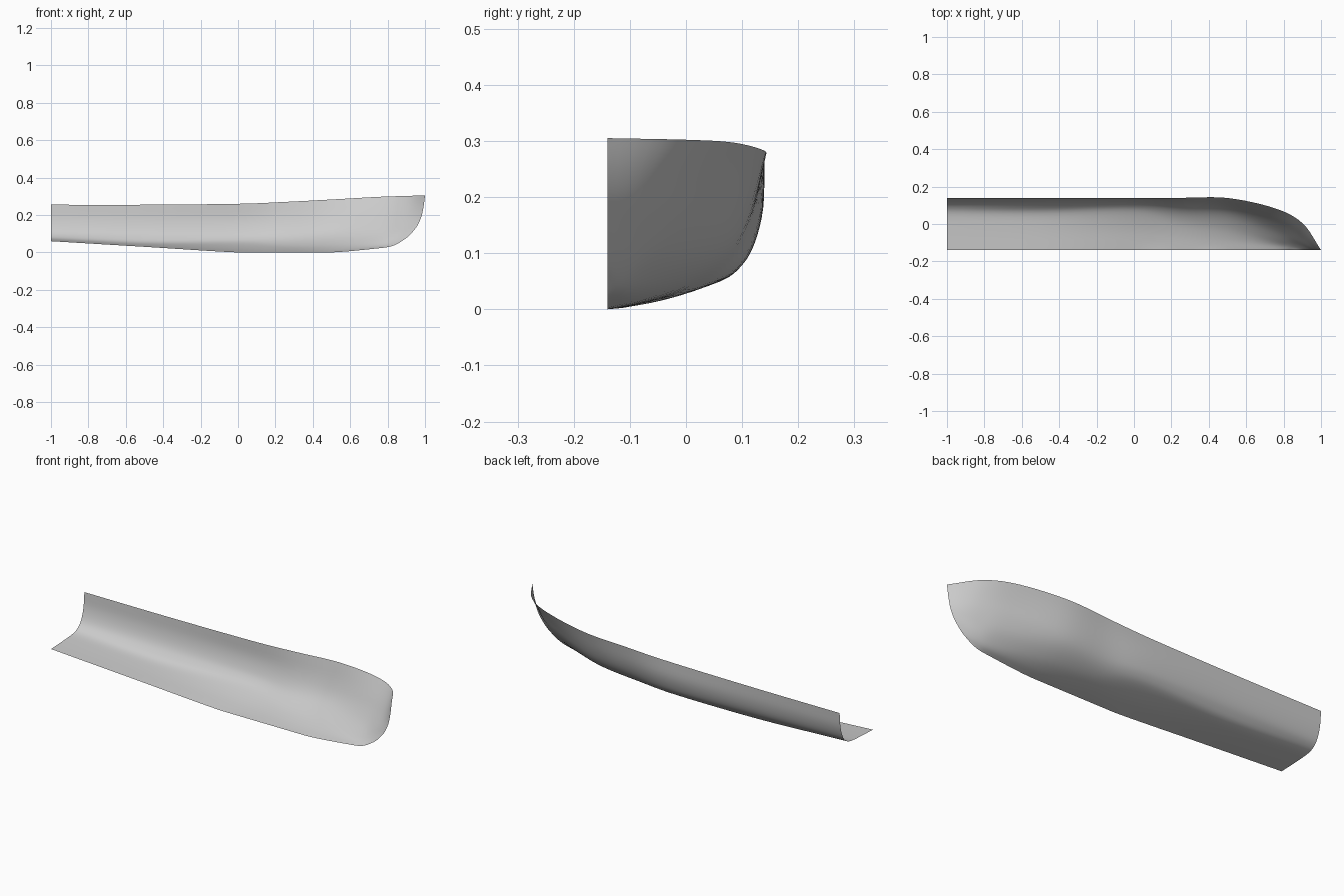
import bpy
import bmesh
from mathutils import Vector

default_cube = bpy.data.objects.get("Cube")
if default_cube:
    bpy.data.objects.remove(default_cube, do_unlink=True)


def make_material(name, color):
    material = bpy.data.materials.new(name)
    material.use_nodes = True
    material.diffuse_color = color
    shader = next(n for n in material.node_tree.nodes if n.type == "BSDF_PRINCIPLED")
    shader.inputs["Base Color"].default_value = color
    return material


def station(x, ys, zs):
    """One hull rib from keel to sheer; x may be a number or a list for raked ribs."""
    xs = x if isinstance(x, list) else [x] * len(ys)
    return [Vector(point) for point in zip(xs, ys, zs)]


def smooth_curve(points, steps):
    """Catmull-Rom interpolation through the given points."""
    before = points[0] * 2 - points[1]
    after = points[-1] * 2 - points[-2]
    padded = [before] + points + [after]
    result = []
    for a, b, c, d in zip(padded, padded[1:], padded[2:], padded[3:]):
        for step in range(steps):
            t = step / steps
            linear = (c - a) * t
            square = (a * 2 - b * 5 + c * 4 - d) * t ** 2
            cubic = (b * 3 - a - c * 3 + d) * t ** 3
            result.append(b + (linear + square + cubic) / 2)
    result.append(points[-1].copy())
    return result


# Ribs from the stern to the stem
KEEL = -.14
ribs = [
    station(-1, [KEEL, -.03, .05, .09, .115, .133, .14],
            [.06, .065, .072, .09, .122, .18, .255]),
    station(-.5, [KEEL, -.03, .055, .095, .12, .135, .14],
            [.03, .037, .05, .08, .12, .18, .255]),
    station(0, [KEEL, -.03, .06, .1, .122, .137, .14],
            [0, .02, .05, .08, .12, .18, .26]),
    station(.25, [KEEL, -.06, .01, .065, .1, .124, .14],
            [0, .014, .036, .07, .115, .18, .27]),
    station(.5, [KEEL, -.08, -.02, .04, .08, .11, .139],
            [0, .015, .04, .08, .125, .19, .283]),
    station(.75, [KEEL, -.11, -.08, -.035, .005, .04, .085],
            [.022, .035, .06, .105, .16, .22, .297]),
    station([.82, .84, .855, .87, .882, .892, .9],
            [KEEL, -.122, -.105, -.085, -.06, -.03, .005],
            [.033, .055, .085, .13, .18, .24, .302]),
    station([.86, .91, .95, .97, .983, .993, 1], [KEEL] * 7,
            [.05, .085, .13, .165, .2, .25, .305]),
]

# Fair the ribs, then loft a skin lengthwise through them
fair_ribs = [smooth_curve(rib, 4) for rib in ribs]
lines = [smooth_curve(list(line), 6) for line in zip(*fair_ribs)]

bm = bmesh.new()
grid = []
for line in lines:
    row = []
    for p in line:
        row.append(bm.verts.new((p.x, max(p.y, KEEL), max(p.z, 0))))
    grid.append(row)
for lower, upper in zip(grid, grid[1:]):
    for i in range(len(lower) - 1):
        face = bm.faces.new((lower[i], upper[i], upper[i + 1], lower[i + 1]))
        face.smooth = True

# Open half hull shell, with its keel edge at the front
mesh = bpy.data.meshes.new("half_hull")
bm.to_mesh(mesh)
bm.free()
half_hull = bpy.data.objects.new("half_hull", mesh)
bpy.context.collection.objects.link(half_hull)
mesh.materials.append(make_material("light_grey", (.6, .6, .6, 1)))
